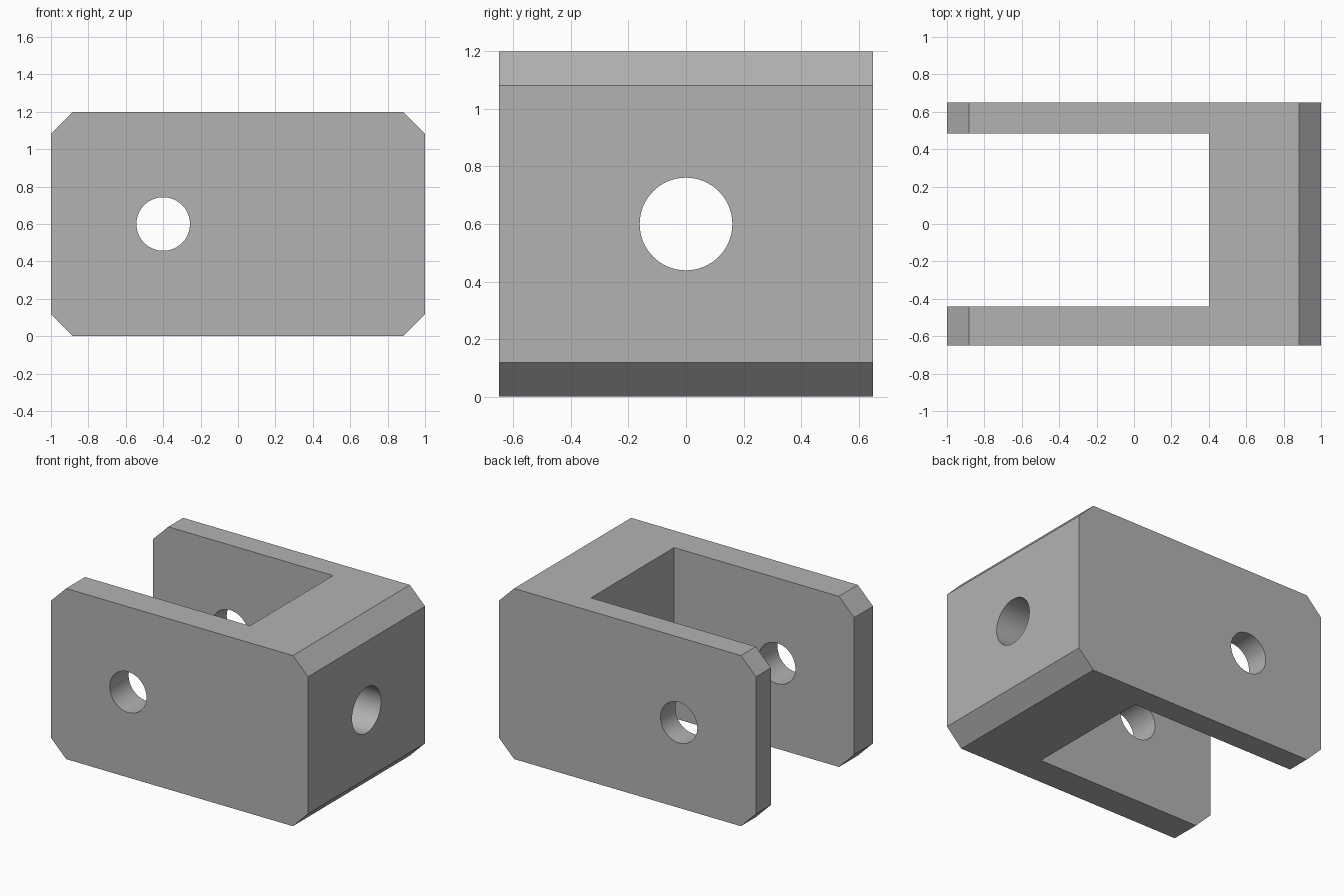
import bpy
import bmesh
import math
from mathutils import Matrix, Vector

if "Cube" in bpy.data.objects:
    bpy.data.objects.remove(bpy.data.objects["Cube"])

LENGTH, WIDTH, HEIGHT, CHAMFER = 2.0, 1.3, 1.2, 0.118

grey = bpy.data.materials.new("plain grey")
grey.diffuse_color = (0.45, 0.45, 0.45, 1)
grey.use_nodes = True
grey.node_tree.nodes["Principled BSDF"].inputs["Base Color"].default_value = grey.diffuse_color


def make_object(name, bm):
    bmesh.ops.recalc_face_normals(bm, faces=bm.faces)
    mesh = bpy.data.meshes.new(name)
    bm.to_mesh(mesh)
    bm.free()
    mesh.materials.append(grey)
    obj = bpy.data.objects.new(name, mesh)
    bpy.context.collection.objects.link(obj)
    return obj


def extruded_profile(name, points, y0, y1):
    """Extrude an x-z outline along y."""
    bm = bmesh.new()
    face = bm.faces.new([bm.verts.new((x, y0, z)) for x, z in points])
    moved = bmesh.ops.extrude_face_region(bm, geom=[face])["geom"]
    verts = [v for v in moved if isinstance(v, bmesh.types.BMVert)]
    bmesh.ops.translate(bm, verts=verts, vec=(0, y1 - y0, 0))
    return make_object(name, bm)


def cylinder(name, centre, radius, depth, axis):
    bm = bmesh.new()
    turn = Vector(axis).to_track_quat('Z', 'Y').to_matrix().to_4x4()
    bmesh.ops.create_cone(bm, cap_ends=True, segments=64, radius1=radius,
                          radius2=radius, depth=depth,
                          matrix=Matrix.Translation(centre) @ turn)
    return make_object(name, bm)


# Clevis block: rectangle with four chamfered corners
a, c = LENGTH / 2, CHAMFER
outline = [(-a + c, 0), (a - c, 0), (a, c), (a, HEIGHT - c),
           (a - c, HEIGHT), (-a + c, HEIGHT), (-a, HEIGHT - c), (-a, c)]
clevis = extruded_profile("clevis_bracket", outline, -WIDTH / 2, WIDTH / 2)

# Cutters: slot between the arms, pin hole through both arms, hole in the base
mid = HEIGHT / 2
slot = [(-1.5, -0.5), (0.4, -0.5), (0.4, 1.7), (-1.5, 1.7)]
cutters = [
    extruded_profile("slot_cutter", slot, -0.44, 0.485),
    cylinder("pin_hole_cutter", (-0.4, 0, mid), 0.143, 2, (0, 1, 0)),
    cylinder("base_hole_cutter", (0.7, 0, mid), 0.161, 1, (1, 0, 0)),
]

bpy.context.view_layer.objects.active = clevis
clevis.select_set(True)
for cutter in cutters:
    cutter.hide_render = True
    cut = clevis.modifiers.new(cutter.name, 'BOOLEAN')
    cut.operation = 'DIFFERENCE'
    cut.solver = 'EXACT'
    cut.object = cutter
    bpy.ops.object.modifier_apply(modifier=cut.name)
    bpy.data.objects.remove(cutter)

# Round hole walls, crisp edges elsewhere
bpy.ops.object.shade_smooth_by_angle(angle=math.radians(30))
